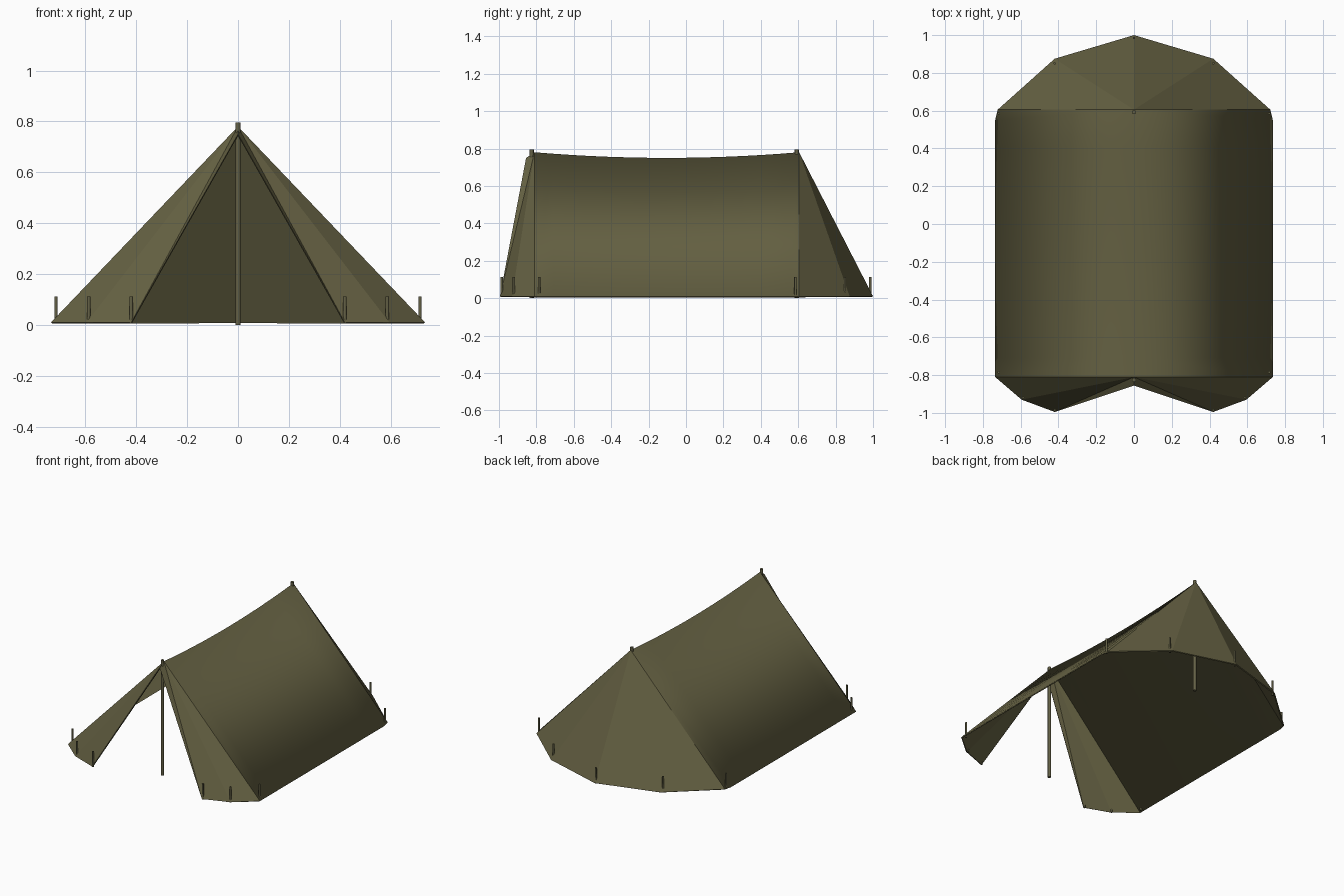
import bpy, bmesh, math

if "Cube" in bpy.data.objects:
    bpy.data.objects.remove(bpy.data.objects["Cube"])

def material(name, rgb):
    m = bpy.data.materials.new(name)
    m.diffuse_color = (*rgb, 1)
    m.use_nodes = True
    m.node_tree.nodes["Principled BSDF"].inputs["Base Color"].default_value = m.diffuse_color
    return m

olive = material("olive canvas", (0.125, 0.115, 0.053))
wood = material("olive wood", (0.125, 0.117, 0.060))

BASE, TOP = 0.01, 0.78
Y0, Y1 = -0.81, 0.605

# Canvas: right half as a bmesh, mirrored to the left
bm = bmesh.new()
V = lambda x, y, z=BASE: bm.verts.new((x, y, z))

# side panel with sagging ridge
N = 14
ridge, hem = [], []
for i in range(N + 1):
    t = i / N
    y = Y0 + (Y1 - Y0) * t
    ridge.append(V(0, y, TOP - 0.03 * (1 - (2 * t - 1) ** 2)))
    hem.append(V(0.722 if i == N else 0.735, 0.55 if i == N - 1 else y))
for i in range(N):
    f = bm.faces.new((hem[i], hem[i + 1], ridge[i + 1], ridge[i]))
    f.smooth = True

# rounded rear end
r1, r2 = V(0.42, 0.875), V(0, 1.0)
bm.faces.new((ridge[N], hem[N], r1))
bm.faces.new((ridge[N], r1, r2))

# open front flap
f1, f2, f3 = V(0.595, -0.93), V(0.42, -0.995), V(0, -0.855, 0.75)
bm.faces.new((ridge[0], f1, hem[0]))
bm.faces.new((ridge[0], f2, f1))
bm.faces.new((ridge[0], f3, f2))

mesh = bpy.data.meshes.new("tent_canvas")
bm.to_mesh(mesh)
bm.free()
mesh.materials.append(olive)
canvas = bpy.data.objects.new("tent_canvas", mesh)
bpy.context.collection.objects.link(canvas)
mir = canvas.modifiers.new("mirror", 'MIRROR')
mir.use_clip = True
sol = canvas.modifiers.new("thickness", 'SOLIDIFY')
sol.thickness = 0.008
sol.offset = -1

# Upright rods: poles and pegs
def rod(name, x, y, z0, z1, r):
    bpy.ops.mesh.primitive_cylinder_add(vertices=10, radius=r, depth=z1 - z0,
                                        location=(x, y, (z0 + z1) / 2))
    o = bpy.context.object
    o.name = name
    o.data.materials.append(wood)
    bpy.ops.object.shade_smooth_by_angle(angle=math.radians(40))

rod("front_pole", 0, -0.825, 0, 0.795, 0.011)
rod("rear_pole", 0, 0.592, 0, 0.795, 0.011)

pegs = [(0.716, -0.785), (0.587, -0.92), (0.42, -0.985),
        (0.716, 0.585), (0.42, 0.85)]
for x, y in pegs:
    for s in (-1, 1):
        rod("peg", s * x, y, 0.005, 0.112, 0.0065)
rod("rear_peg", 0, 0.985, 0.005, 0.112, 0.0065)
